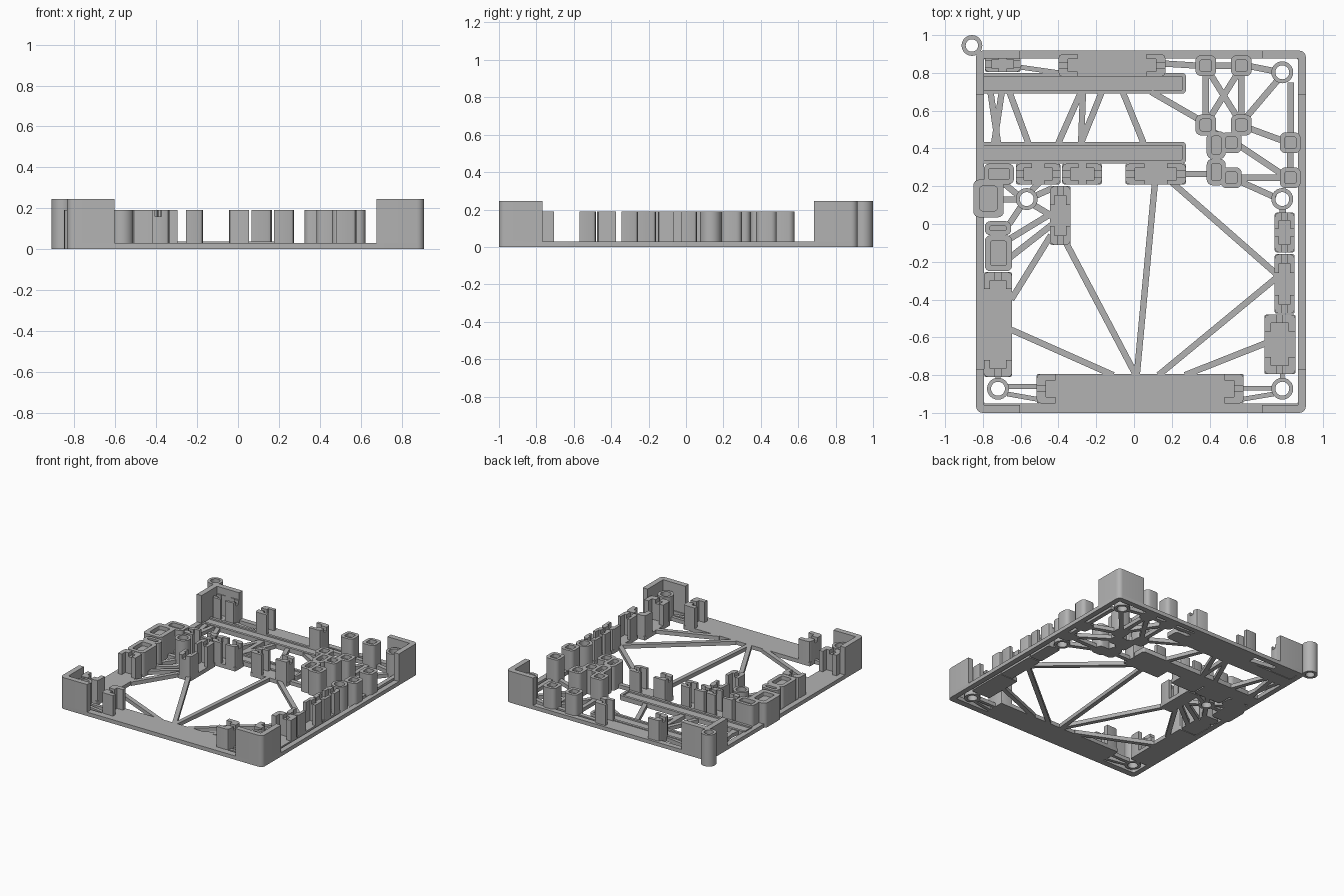
import bpy, math
from mathutils import Vector

if "Cube" in bpy.data.objects:
    bpy.data.objects.remove(bpy.data.objects["Cube"])

grey = bpy.data.materials.new("plain grey")
grey.diffuse_color = (0.45, 0.45, 0.45, 1)
grey.use_nodes = True
grey.node_tree.nodes["Principled BSDF"].inputs["Base Color"].default_value = grey.diffuse_color
BASE, MID, TOP, WALL = 0.03, 0.16, 0.19, 0.245


def prism(name, loops, z0, z1):
    """Extrude closed 2D loops (inner loops become holes) from z0 to z1."""
    cu = bpy.data.curves.new(name, 'CURVE')
    cu.dimensions, cu.fill_mode, cu.extrude = '2D', 'BOTH', (z1 - z0) / 2
    for pts in loops:
        sp = cu.splines.new('POLY')
        sp.points.add(len(pts) - 1)
        for p, (x, y) in zip(sp.points, pts):
            p.co = (x, y, 0, 1)
        sp.use_cyclic_u = True
    tmp = bpy.data.objects.new(name, cu)
    bpy.context.collection.objects.link(tmp)
    bpy.context.view_layer.update()
    dg = bpy.context.evaluated_depsgraph_get()
    me = bpy.data.meshes.new_from_object(tmp.evaluated_get(dg))
    bpy.data.objects.remove(tmp)
    me.name = name
    me.materials.clear()
    me.materials.append(grey)
    ob = bpy.data.objects.new(name, me)
    ob.location.z = (z0 + z1) / 2
    bpy.context.collection.objects.link(ob)
    return ob


def rrect(x0, x1, y0, y1, r=0.025, n=4):
    pts = []
    for i, (cx, cy) in enumerate([(x1 - r, y1 - r), (x0 + r, y1 - r),
                                  (x0 + r, y0 + r), (x1 - r, y0 + r)]):
        for k in range(n + 1):
            a = math.pi / 2 * (i + k / n)
            pts.append((cx + r * math.cos(a), cy + r * math.sin(a)))
    return pts


def circle(x, y, r, n=24):
    return [(x + r * math.cos(2 * math.pi * k / n), y + r * math.sin(2 * math.pi * k / n))
            for k in range(n)]


def plate(name, x0, x1, y0, y1, z0=0, z1=BASE, r=0.01):
    return prism(name, [rrect(x0, x1, y0, y1, r, 3)], z0, z1)


def clip(name, cx, cy, w, l, ang):
    """U-shaped holder, back at (cx, cy), opening along ang, with a notched back."""
    c, s = math.cos(ang), math.sin(ang)
    put = lambda pts: [(cx + u * c - v * s, cy + u * s + v * c) for u, v in pts]
    h, t, b, g = w / 2, w * 0.22, l * 0.5, 0.015
    k = 0.022
    u_shape = [(0, -h + k), (k * .3, -h + k * .3), (k, -h), (l, -h), (l, -h + t), (b, -h + t),
               (b, h - t), (l, h - t), (l, h), (k, h), (k * .3, h - k * .3), (0, h - k)]
    prism(name + "_body", [put(u_shape)], 0, MID)
    half = u_shape[:6] + [(b, -g), (0, -g)]
    prism(name + "_tip_a", [put(half)], MID, TOP)
    prism(name + "_tip_b", [put([(u, -v) for u, v in half])], MID, TOP)


def pair(name, x0, x1, y0, y1, axis, l):
    """Two facing clips standing on a shared floor plate."""
    plate(name + "_floor", x0, x1, y0, y1)
    mx, my = (x0 + x1) / 2, (y0 + y1) / 2
    if axis == 'x':
        clip(name + "_left", x0, my, y1 - y0, l, 0)
        clip(name + "_right", x1, my, y1 - y0, l, math.pi)
    else:
        clip(name + "_front", mx, y0, x1 - x0, l, math.pi / 2)
        clip(name + "_back", mx, y1, x1 - x0, l, -math.pi / 2)


def post(name, x0, x1, y0, y1, rim=0.025, floor=MID):
    """Rounded column with a recess in its top."""
    prism(name + "_core", [rrect(x0, x1, y0, y1, 0.03)], 0, floor)
    prism(name + "_rim", [rrect(x0, x1, y0, y1, 0.03),
                          rrect(x0 + rim, x1 - rim, y0 + rim, y1 - rim, 0.012)], floor, TOP)


def strut(x0, y0, x1, y1, w=0.033):
    a, b = Vector((x0, y0)), Vector((x1, y1))
    d = (b - a).normalized()
    n = Vector((-d.y, d.x)) * w / 2
    prism("strut", [[a + n, a - n, b - n, b + n]], 0, BASE)


# outer rim
X0, X1, Y0, Y1 = -0.836, 0.91, -1.0, 0.918
prism("rim", [rrect(X0, X1, Y0, Y1, 0.035),
              rrect(X0 + .042, X1 - .042, Y0 + .05, Y1 - .042, 0.01)], 0, BASE)

# corner walls
for sx, cx in ((1, X0), (-1, X1)):
    for sy, cy in ((1, Y0), (-1, Y1)):
        L, t, r = 0.233, 0.042, 0.035
        arc = [(r - r * math.cos(a), r - r * math.sin(a)) for a in
               [math.pi / 2 * k / 5 for k in range(6)]]
        pts = [(0, L)] + arc + [(L, 0), (L, t), (t, t), (t, L)]
        prism("corner_wall", [[(cx + sx * u, cy + sy * v) for u, v in pts]], 0, WALL)

# hanging loop outside the back left corner
prism("hanging_loop", [circle(-.858, .945, .055), circle(-.858, .945, .033)], 0, WALL)

# screw bosses
for x, y in ((-.72, -.872), (.785, -.872), (.785, .803), (.785, .132), (-.568, .132)):
    prism("screw_boss", [circle(x, y, .058), circle(x, y, .037)], 0, TOP)

# long shallow channels
for y0, y1 in ((.69, .80), (.32, .435)):
    plate("channel_floor", -.805, .275, y0, y1, 0, .025, .02)
    prism("channel_rim", [rrect(-.805, .275, y0, y1, .02),
                          rrect(-.80, .255, y0 + .02, y1 - .02, .003)], .025, .036)

# floor plates and clip pairs
plate("front_plate", -.41, .475, -.995, -.793)
pair("front_holder", -.515, .58, -.95, -.793, 'x', .10)
pair("back_holder", -.40, .166, .78, .90, 'x', .10)
pair("right_low_holder", .69, .855, -.795, -.48, 'y', .09)
pair("right_mid_holder", .745, .85, -.475, -.16, 'y', .10)
pair("right_high_holder", .745, .85, -.15, .06, 'y', .085)
pair("left_long_holder", -.795, -.645, -.81, -.255, 'y', .09)
pair("tower_holder", -.445, -.335, -.11, .20, 'y', .10)
pair("row_holder_a", -.625, -.39, .21, .32, 'x', .085)
pair("row_holder_b", -.38, -.17, .21, .32, 'x', .085)
pair("row_holder_c", -.045, .275, .21, .32, 'x', .10)
pair("corner_holder", -.79, -.60, .805, .89, 'x', .075)

# block posts
post("left_block", -.79, -.645, -.25, -.06, .03)
post("left_small_block", -.79, -.65, -.06, .015)
post("row_block", -.795, -.635, .21, .32)
post("side_port", -.85, -.69, .035, .235, .035)
post("slot_block_low", .385, .485, .205, .345)
post("slot_block_high", .385, .485, .345, .49)

# small square posts
for x, y in ((.38, .838), (.568, .838), (.38, .524), (.568, .524),
             (.515, .43), (.827, .43), (.515, .245), (.827, .245)):
    post("square_post", x - .055, x + .055, y - .055, y + .055, .024)

# base struts: long spans
for s in ((.015, -.80, .11, .21), (.01, -.80, -.37, -.08), (-.65, -.56, -.11, -.80),
          (-.65, -.40, -.44, -.06), (.13, -.80, .76, -.28), (.27, -.80, .70, -.63),
          (.19, .23, .76, -.27)):
    strut(*s)
# struts between the channels
for s in ((-.28, .70, -.40, .43), (-.27, .70, -.28, .43), (-.17, .70, -.28, .43),
          (-.06, .70, .05, .43), (.09, .70, .35, .55), (-.66, .70, -.56, .43),
          (-.76, .70, -.72, .43), (-.70, .70, -.74, .43)):
    strut(*s)
# struts joining square posts and bosses
for s in ((.38, .79, .38, .57), (.568, .79, .568, .57), (.40, .80, .55, .56),
          (.55, .80, .40, .56), (.60, .51, .79, .44), (.76, .76, .59, .56),
          (.55, .42, .79, .26), (.55, .245, .79, .245), (.55, .23, .75, .14),
          (.26, .265, .40, .265), (.827, .38, .827, .29), (.83, .75, .83, .47),
          (.40, .838, .55, .838), (.15, .85, .34, .838), (.60, .838, .74, .81),
          (.40, .50, .50, .44), (.785, .09, .79, .04)):
    strut(*s)
# struts around the centre boss
for s in ((-.61, .15, -.72, .24), (-.54, .18, -.50, .22), (-.52, .15, -.43, .19),
          (-.53, .10, -.43, .04), (-.62, .13, -.70, .13), (-.60, .09, -.66, .0),
          (-.43, .06, -.66, -.08), (-.43, .0, -.66, -.18)):
    strut(*s)
# struts along the front and back edges
for s in ((-.67, -.86, -.50, -.86), (-.67, -.90, -.50, -.93), (.56, -.87, .74, -.87),
          (.56, -.93, .74, -.90), (-.60, .83, -.39, .80), (-.72, -.83, -.72, -.79),
          (.785, -.83, .785, -.78)):
    strut(*s, 0.025)

# soften only the rounded corners
for ob in bpy.context.collection.objects:
    ob.select_set(True)
    bpy.context.view_layer.objects.active = ob
bpy.ops.object.shade_smooth_by_angle(angle=math.radians(30))
